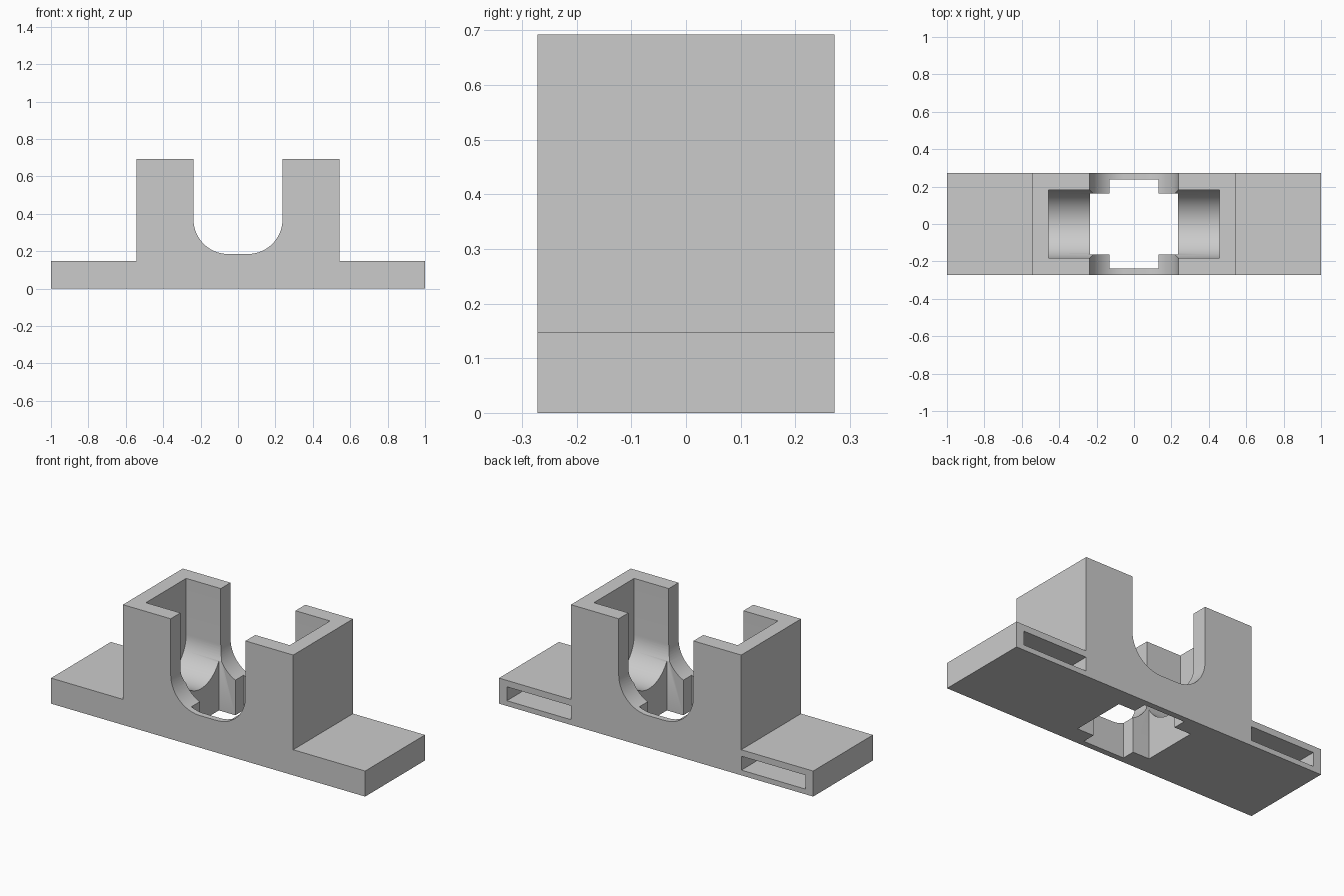
import bpy, bmesh
from math import sin, cos, pi, radians
from mathutils import Vector

if "Cube" in bpy.data.objects:
    bpy.data.objects.remove(bpy.data.objects["Cube"], do_unlink=True)

GREY = (0.6, 0.6, 0.6, 1.0)
mat = bpy.data.materials.new("plain grey")
mat.use_nodes = True
mat.diffuse_color = GREY
mat.node_tree.nodes["Principled BSDF"].inputs["Base Color"].default_value = GREY


def arc(cx, cz, r, a0, a1, steps=20):
    """Points on a circular arc, angles in degrees."""
    angles = [radians(a0 + (a1 - a0) * i / steps) for i in range(steps + 1)]
    return [(cx + r * cos(a), cz + r * sin(a)) for a in angles]


def prism(name, profile, place, start, end):
    """Extrude a closed 2D profile from start to end; place maps (u, v, depth) to xyz."""
    bm = bmesh.new()
    face = bm.faces.new([bm.verts.new(place(u, v, start)) for u, v in profile])
    shift = Vector(place(0, 0, end)) - Vector(place(0, 0, start))
    new = bmesh.ops.extrude_face_region(bm, geom=[face])["geom"]
    verts = [g for g in new if isinstance(g, bmesh.types.BMVert)]
    bmesh.ops.translate(bm, verts=verts, vec=shift)
    bmesh.ops.recalc_face_normals(bm, faces=bm.faces)
    mesh = bpy.data.meshes.new(name)
    bm.to_mesh(mesh)
    bm.free()
    mesh.materials.append(mat)
    obj = bpy.data.objects.new(name, mesh)
    bpy.context.collection.objects.link(obj)
    return obj


def along_x(u, v, d):
    return (d, u, v)


def along_y(u, v, d):
    return (u, d, v)


def along_z(u, v, d):
    return (u, v, d)


def cut(target, cutter):
    cutter.hide_render = True
    mod = target.modifiers.new("cut", "BOOLEAN")
    mod.operation = "DIFFERENCE"
    mod.solver = "EXACT"
    mod.object = cutter
    bpy.context.view_layer.objects.active = target
    bpy.ops.object.modifier_apply(modifier=mod.name)
    bpy.data.objects.remove(cutter, do_unlink=True)


# Flanged block with the round-cornered notch between its two towers
depth, tower, top, flange = 0.272, 0.542, 0.692, 0.147
notch, radius, centre = 0.238, 0.185, 0.37
right = arc(notch - radius, centre, radius, -90, 0)
right += [(notch, top), (tower, top), (tower, flange), (1, flange), (1, 0)]
left = [(-x, z) for x, z in reversed(right)]
bracket = prism("bracket_body", left + right, along_y, -depth, depth)

# Cross-shaped hole through the floor
a, b, c, d = 0.13, 0.235, 0.162, 0.238
quarter = [(b, c), (a, c), (a, d)]
half = quarter + [(-x, y) for x, y in reversed(quarter)]
cross = half + [(-x, -y) for x, y in half]
cut(bracket, prism("hole_cutter", cross, along_z, -0.1, 0.5))

# Trough open at the top, with a half-round floor
trough = arc(0, centre, 0.183, 180, 360, 40) + [(0.183, 0.8), (-0.183, 0.8)]
cut(bracket, prism("trough_cutter", trough, along_x, -0.458, 0.458))

# Flat pockets entering both flanges from the back
for side in (-1, 1):
    slot = [(side * x, z) for x, z in
            [(0.543, 0.03), (0.95, 0.03), (0.95, 0.11), (0.543, 0.11)]]
    cut(bracket, prism("slot_cutter", slot, along_y, -0.22, 0.4))

bpy.ops.object.select_all(action="DESELECT")
bracket.select_set(True)
bpy.context.view_layer.objects.active = bracket
bpy.ops.object.shade_smooth_by_angle(angle=radians(30))
